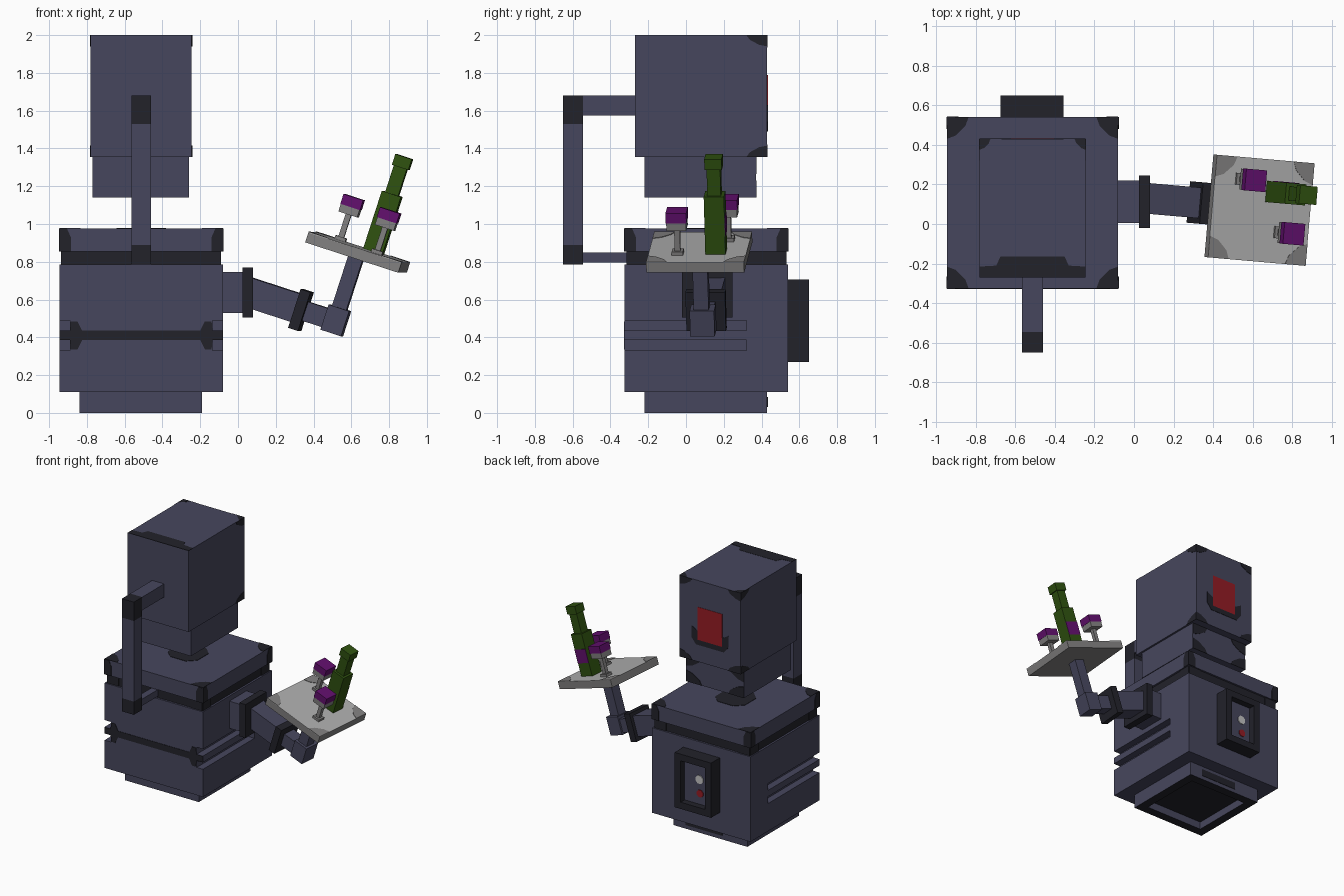
import bpy, bmesh, math
from mathutils import Matrix, Vector

if "Cube" in bpy.data.objects:
    bpy.data.objects.remove(bpy.data.objects["Cube"])

def material(name, rgb):
    m = bpy.data.materials.new(name)
    m.diffuse_color = (*rgb, 1)
    m.use_nodes = True
    m.node_tree.nodes["Principled BSDF"].inputs["Base Color"].default_value = m.diffuse_color
    return m

STEEL = material("blue grey metal", (0.062, 0.062, 0.110))
DARK = material("dark metal", (0.016, 0.016, 0.023))
SILVER = material("tray silver", (0.43, 0.43, 0.43))
GREY = material("grey", (0.22, 0.215, 0.215))
GREEN = material("bottle green", (0.028, 0.082, 0.005))
PURPLE = material("purple", (0.122, 0.005, 0.156))
RED = material("red", (0.30, 0.012, 0.018))
WHITE = material("light button", (0.55, 0.55, 0.55))

def finish(bm, name, mat, frame=None):
    me = bpy.data.meshes.new(name)
    bmesh.ops.recalc_face_normals(bm, faces=bm.faces[:])
    bm.to_mesh(me)
    bm.free()
    me.materials.append(mat)
    ob = bpy.data.objects.new(name, me)
    bpy.context.collection.objects.link(ob)
    if frame:
        ob.matrix_world = frame
    return ob

def box(name, x, y, z, mat, frame=None):
    bm = bmesh.new()
    bmesh.ops.create_cube(bm, size=1)
    for v in bm.verts:
        v.co = Vector([(r[0] + r[1]) / 2 + c * (r[1] - r[0]) for r, c in zip((x, y, z), v.co)])
    return finish(bm, name, mat, frame)

def patch(name, axis, level, pts, mat, frame=None, t=0.004):
    """Thin painted plate: 2D outline lying on the plane axis=level, thickened by signed t."""
    bm = bmesh.new()
    def place(a, b, h):
        return {'x': (h, a, b), 'y': (a, h, b), 'z': (a, b, h)}[axis]
    f = bm.faces.new([bm.verts.new(place(a, b, level - t / 4)) for a, b in pts])
    n = Vector(place(0, 0, t))
    res = bmesh.ops.extrude_face_region(bm, geom=[f])
    bmesh.ops.translate(bm, vec=n, verts=[v for v in res['geom'] if isinstance(v, bmesh.types.BMVert)])
    return finish(bm, name, mat, frame)

def corners(name, axis, level, ra, rb, wa, wb, mat, which=("00", "01", "10", "11"), frame=None, t=0.004):
    """Clipped paint marks in the corners of a rectangle."""
    shape = [(0, 0), (1, 0), (.85, .4), (.4, .85), (0, 1)]
    for k in which:
        i, j = int(k[0]), int(k[1])
        pts = [(ra[i] + (1 - 2 * i) * a * wa, rb[j] + (1 - 2 * j) * b * wb) for a, b in shape]
        patch(name + "_" + k, axis, level, pts, mat, frame, t)

def rect(a0, a1, b0, b1):
    return [(a0, b0), (a1, b0), (a1, b1), (a0, b1)]

def recess(ob, direction, border, depth, mats):
    """Inset the face looking along direction; mats = materials of rim, walls, floor."""
    bm = bmesh.new()
    bm.from_mesh(ob.data)
    d = Vector(direction)
    f = max(bm.faces, key=lambda f: f.normal.dot(d))
    for m in mats:
        ob.data.materials.append(m)
    rim = bmesh.ops.inset_region(bm, faces=[f], thickness=border)['faces']
    for r in rim:
        r.material_index = 1
    res = bmesh.ops.extrude_discrete_faces(bm, faces=[f])
    floor = res['faces'][0]
    for e in floor.edges:
        for w in e.link_faces:
            w.material_index = 2
    floor.material_index = 3
    bmesh.ops.translate(bm, vec=-d * depth, verts=floor.verts[:])
    bm.to_mesh(ob.data)
    bm.free()

CX, CY = -0.5125, 0.1075
BX, BY = (-0.945, -0.08), (-0.325, 0.54)

# Body with two long slots on each side
body = box("body", BX, BY, (0.11, 0.785), STEEL)
for z0 in (0.33, 0.435):
    for x0, x1 in ((-1.0, -0.89), (-0.135, 0.0)):
        cut = box("slot_cutter", (x0, x1), (-0.5, 0.32), (z0, z0 + 0.055), STEEL)
        cut.hide_render = True
        mod = body.modifiers.new("slot", 'BOOLEAN')
        mod.operation, mod.solver, mod.object = 'DIFFERENCE', 'EXACT', cut
        bpy.context.view_layer.objects.active = body
        bpy.ops.object.modifier_apply(modifier=mod.name)
        bpy.data.objects.remove(cut)

# Foot with hollow underside
base = box("base", (-0.84, -0.19), (-0.22, 0.43), (0, 0.11), STEEL)
recess(base, (0, 0, -1), 0.10, 0.06, (DARK, STEEL, DARK))
patch("base_mark", 'y', 0.43, rect(-0.62, -0.30, 0.03, 0.085), DARK)

# Dark stripe with flared ends across the front
half = [(-0.945, 0.385), (-0.89, 0.385), (-0.885, 0.335), (-0.85, 0.335), (-0.825, 0.385)]
low = half + [(2 * CX - x, z) for x, z in reversed(half)]
patch("front_stripe", 'y', BY[0], low + [(x, 0.82 - z) for x, z in reversed(low)], DARK, t=-0.004)

# Lid over a dark collar
box("lid_collar", (-0.93, -0.095), (-0.31, 0.525), (0.78, 0.86), DARK)
box("lid", BX, BY, (0.855, 0.975), STEEL)
corners("lid_top_corner", 'z', 0.975, BX, BY, 0.11, 0.11, DARK)
for axis, levels, r in (('x', BX, BY), ('y', BY, BX)):
    for lv, s in zip(levels, (-1, 1)):
        e = 0.06
        pts = [(r[0], 0.855), (r[0] + e, 0.855), (r[0] + e, 0.93), (r[0] + 0.04, 0.975), (r[0], 0.975)]
        patch("lid_side_corner_a", axis, lv, pts, DARK, t=0.004 * s)
        patch("lid_side_corner_b", axis, lv, [(r[0] + r[1] - a, b) for a, b in pts], DARK, t=0.004 * s)
        # lower corner legs of the lid
        for c in (r[0] + 0.015, r[1] - 0.115):
            patch("collar_leg", axis, lv - s * 0.015, rect(c, c + 0.1, 0.785, 0.855), DARK, t=0.008 * s)
patch("neck_mark", 'z', 0.975,
      [(CX + a, CY + b) for a, b in ((-.13, -.07), (-.07, -.13), (.07, -.13), (.13, -.07),
                                     (.13, .07), (.07, .13), (-.07, .13), (-.13, .07))], DARK)

# Control panel on the back
panel = box("control_panel", (-0.675, -0.355), (0.52, 0.65), (0.27, 0.705), DARK)
recess(panel, (0, 1, 0), 0.075, 0.05, (DARK, DARK, STEEL))
def disc(x, z, r):
    return [(x + r * math.cos(k * math.pi / 4 + .39), z + r * math.sin(k * math.pi / 4 + .39)) for k in range(8)]
patch("light_button", 'y', 0.60, disc(-0.54, 0.52, 0.035), WHITE, t=0.008)
patch("red_button", 'y', 0.60, disc(-0.545, 0.41, 0.03), RED, t=0.008)

# Head and jaw
HX, HY, HZ = (-0.78, -0.245), (-0.27, 0.43), (1.355, 2.0)
box("head", HX, HY, HZ, STEEL)
JX, JZ = (-0.77, -0.26), (1.14, 1.355)
box("jaw", JX, (-0.22, 0.37), (1.14, 1.36), STEEL)
corners("face_corner", 'y', HY[1], HX, HZ, 0.11, 0.065, DARK, t=0.0035)
corners("jaw_corner", 'y', 0.37, JX, JZ, 0.14, 0.09, DARK)
for lv, s in zip(HX, (-1, 1)):
    corners("head_side_corner", 'x', lv, HY, HZ, 0.11, 0.06, DARK, ("10", "11"), t=0.004 * s)
corners("head_top_corner", 'z', 1.9985, HX, HY, 0.055, 0.055, DARK, ("01", "11"))
patch("head_top_band", 'z', 1.9985, [(-0.78, -0.27), (-0.245, -0.27), (-0.245, -0.215), (-0.33, -0.21),
                                     (-0.35, -0.165), (-0.675, -0.165), (-0.695, -0.21), (-0.78, -0.215)], DARK)

# Red eye with dark cradle
patch("eye_cradle", 'y', HY[1], [(-0.35, 1.63), (-0.35, 1.54), (-0.39, 1.49), (-0.635, 1.49), (-0.675, 1.54),
                                 (-0.675, 1.63), (-0.62, 1.60), (-0.62, 1.53), (-0.405, 1.53), (-0.405, 1.60)], DARK)
patch("eye", 'y', HY[1], rect(-0.62, -0.405, 1.53, 1.79), RED)

# Support pipe on the front
PX, PY = (-0.565, -0.46), (-0.65, -0.545)
box("pipe_upright", PX, PY, (0.89, 1.53), STEEL)
box("pipe_top_joint", PX, PY, (1.53, 1.68), DARK)
box("pipe_bottom_joint", PX, PY, (0.785, 0.89), DARK)
box("pipe_top_arm", PX, (-0.545, -0.265), (1.575, 1.68), STEEL)
box("pipe_bottom_arm", (-0.54, -0.485), (-0.545, -0.30), (0.797, 0.85), STEEL)

# Shoulder
box("shoulder", (-0.09, 0.03), (0.005, 0.22), (0.53, 0.745), STEEL)
box("shoulder_flange", (0.025, 0.08), (-0.02, 0.245), (0.505, 0.77), DARK)

# Tilted arm, tray and drinks share one frame centred on the tray
F = (Matrix.Translation((0.633, 0.07, 0.848)) @ Matrix.Rotation(math.radians(-5), 4, 'Z')
     @ Matrix.Rotation(math.radians(18), 4, 'Y'))

def block(name, c, size, mat):
    return box(name, *[(p - s / 2, p + s / 2) for p, s in zip(c, size)], mat, F)

block("upper_arm", (-0.355, 0.01, -0.378), (0.29, 0.155, 0.157), STEEL)
block("arm_collar", (-0.193, 0.01, -0.382), (0.055, 0.21, 0.215), DARK)
block("wrist", (-0.11, 0.01, -0.38), (0.13, 0.105, 0.105), STEEL)
block("elbow", (0.0, 0.01, -0.377), (0.115, 0.13, 0.14), STEEL)
block("forearm", (0.0, 0.005, -0.17), (0.08, 0.08, 0.30), STEEL)

T = (-0.26, 0.26)
block("tray", (0, 0, 0), (0.52, 0.52, 0.054), GREY)
patch("tray_surface", 'z', 0.027, rect(*T, *T), SILVER, F)
corners("tray_corner", 'z', 0.030, T, T, 0.11, 0.11, GREY, frame=F)

# Bottle with label
bu, bv = 0.071, 0.097
block("bottle", (bu, bv, 0.188), (0.107, 0.107, 0.325), GREEN)
block("bottle_neck", (bu, bv, 0.42), (0.072, 0.072, 0.16), GREEN)
block("bottle_cap", (bu, bv, 0.528), (0.092, 0.092, 0.06), GREEN)
patch("bottle_label", 'y', bv + 0.0535, rect(bu - 0.0535, bu + 0.0535, 0.13, 0.235), PURPLE, F)

# Two stemmed glasses
for u, v in ((-0.12, 0.148), (0.107, -0.104)):
    block("glass_foot", (u, v, 0.038), (0.06, 0.06, 0.022), GREY)
    block("glass_stem", (u, v, 0.11), (0.03, 0.03, 0.135), GREY)
    block("glass_cup", (u, v, 0.195), (0.105, 0.105, 0.042), GREY)
    block("drink", (u, v, 0.243), (0.11, 0.11, 0.055), PURPLE)
